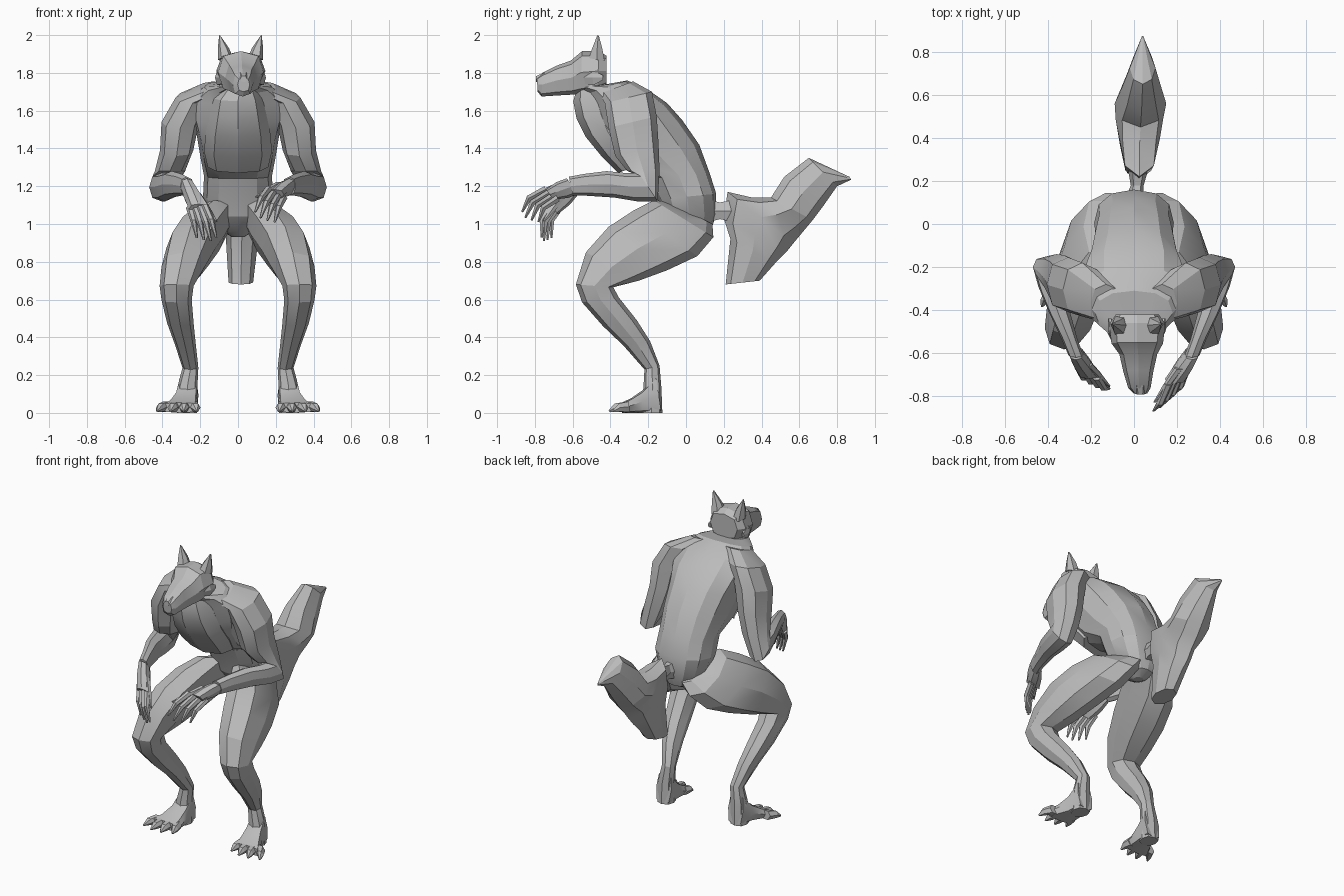
import bpy
import bmesh
from math import cos, sin, tau, radians
from mathutils import Vector

default_cube = bpy.data.objects.get("Cube")
if default_cube:
    bpy.data.objects.remove(default_cube, do_unlink=True)

# One plain fur colour for the whole creature
fur = bpy.data.materials.new("grey fur")
fur.use_nodes = True
fur.diffuse_color = (0.5, 0.5, 0.5, 1)
shader = fur.node_tree.nodes["Principled BSDF"]
shader.inputs["Base Color"].default_value = fur.diffuse_color
shader.inputs["Roughness"].default_value = 0.8


def signed_power(value, power):
    return abs(value) ** power * (1 if value >= 0 else -1)


def loft(name, stations, sides=8, power=0.85, mirrored=False):
    """Skin rings given as (centre x, half width, front y, front z, back y, back z)."""
    bm = bmesh.new()
    rings = []
    for x, width, front_y, front_z, back_y, back_z in stations:
        front, back = Vector((x, front_y, front_z)), Vector((x, back_y, back_z))
        middle, reach = (front + back) / 2, (front - back) / 2
        ring = []
        for step in range(sides):
            angle = tau * step / sides
            across = Vector((width * signed_power(cos(angle), power), 0, 0))
            ring.append(bm.verts.new(middle + across + reach * signed_power(sin(angle), power)))
        rings.append(ring)
    for lower, upper in zip(rings, rings[1:]):
        for step in range(sides):
            following = (step + 1) % sides
            bm.faces.new((lower[step], lower[following], upper[following], upper[step]))
    bm.faces.new(rings[0])
    bm.faces.new(rings[-1])
    bmesh.ops.recalc_face_normals(bm, faces=bm.faces)
    mesh = bpy.data.meshes.new(name)
    bm.to_mesh(mesh)
    bm.free()
    mesh.materials.append(fur)
    part = bpy.data.objects.new(name, mesh)
    bpy.context.collection.objects.link(part)
    if mirrored:
        part.modifiers.new("Mirror", 'MIRROR')
    bpy.ops.object.select_all(action='DESELECT')
    part.select_set(True)
    bpy.context.view_layer.objects.active = part
    bpy.ops.object.shade_smooth_by_angle(angle=radians(22))
    return part


def tapered(name, points, radii, mirrored=False):
    """Thin tapering tube for fingers and toes."""
    stations = []
    for index, (point, radius) in enumerate(zip(points, radii)):
        ahead = points[min(index + 1, len(points) - 1)]
        along = Vector(ahead) - Vector(points[max(index - 1, 0)])
        side = Vector((0, along.z, -along.y)).normalized() * radius
        x, y, z = point
        stations.append((x, radius, y + side.y, z + side.z, y - side.y, z - side.z))
    return loft(name, stations, sides=6, power=1, mirrored=mirrored)


# Torso from the crotch up to the neck
loft("torso", [
    (0, .03, .01, .93, .07, .93),
    (0, .08, -.05, .96, .13, .96),
    (0, .15, -.12, 1.04, .16, 1.05),
    (0, .185, -.15, 1.13, .16, 1.16),
    (0, .18, -.2, 1.24, .125, 1.27),
    (0, .2, -.35, 1.3, .07, 1.42),
    (0, .22, -.44, 1.41, -.02, 1.55),
    (0, .25, -.47, 1.52, -.1, 1.64),
    (0, .25, -.48, 1.63, -.2, 1.71),
    (0, .18, -.52, 1.69, -.31, 1.76),
    (.01, .11, -.57, 1.72, -.42, 1.74),
    (.015, .09, -.56, 1.8, -.44, 1.79),
], sides=12)

# Narrow breast that juts out below the muzzle
loft("breast", [
    (0, .16, -.36, 1.27, -.2, 1.33),
    (0, .18, -.44, 1.35, -.25, 1.42),
    (0, .17, -.53, 1.46, -.3, 1.52),
    (0, .15, -.58, 1.56, -.32, 1.6),
    (0, .13, -.597, 1.65, -.35, 1.68),
    (.01, .09, -.58, 1.71, -.42, 1.72),
], power=1)

# Arms from the shoulder through the elbow to the wrist
loft("arms", [
    (.13, .07, -.46, 1.69, -.28, 1.755),
    (.24, .09, -.43, 1.64, -.18, 1.7),
    (.305, .1, -.41, 1.51, -.155, 1.57),
    (.325, .088, -.375, 1.36, -.145, 1.42),
    (.36, .08, -.31, 1.28, -.14, 1.28),
    (.405, .065, -.25, 1.27, -.15, 1.12),
    (.385, .06, -.32, 1.27, -.26, 1.12),
    (.35, .05, -.42, 1.28, -.38, 1.14),
    (.3, .037, -.54, 1.265, -.53, 1.15),
    (.27, .035, -.62, 1.25, -.6, 1.15),
], mirrored=True)


# Hands, the right one hanging lower than the left
def hand(name, direction, knuckle, tip, spread):
    wrist = Vector((direction * .27, -.6, 1.2))
    knuckle, tip, spread = Vector(knuckle), Vector(tip), Vector(spread)
    palm = []
    for amount, width, depth in ((0, .035, .052), (.5, .045, .052), (1.1, .05, .034)):
        x, y, z = wrist.lerp(knuckle, amount)
        palm.append((x, width, y - depth * .6, z + depth * .8, y + depth * .6, z - depth * .8))
    loft(name + "_palm", palm)
    for finger in range(4):
        offset = spread * (finger - 1.5) / 3
        start = knuckle + offset * .8
        end = tip + offset - (tip - knuckle) * abs(finger - 1.2) * .08
        bend = start.lerp(end, .55) + Vector((0, -.02, .02))
        tapered(f"{name}_finger_{finger + 1}", [start, bend, end], [.021, .018, .006])
    start = wrist.lerp(knuckle, .4) - spread * .3
    end = knuckle.lerp(tip, .45) - spread * .75
    tapered(name + "_thumb", [start, start.lerp(end, .5), end], [.024, .019, .006])


hand("left_hand", 1, (.2, -.71, 1.16), (.135, -.84, 1.02), (.1, .08, -.06))
hand("right_hand", -1, (-.215, -.69, 1.09), (-.16, -.745, .905), (-.1, .05, -.01))

# Legs from the hip through the knee to the heel
loft("legs", [
    (.07, .065, -.1, 1.12, .14, 1),
    (.13, .105, -.17, 1.125, .145, .93),
    (.195, .13, -.28, 1.07, .06, .83),
    (.25, .13, -.41, .985, -.1, .755),
    (.29, .115, -.53, .85, -.25, .7),
    (.325, .09, -.583, .68, -.385, .665),
    (.325, .08, -.55, .585, -.355, .61),
    (.305, .07, -.44, .46, -.26, .49),
    (.28, .056, -.33, .355, -.19, .38),
    (.252, .042, -.22, .23, -.14, .25),
    (.268, .053, -.225, .14, -.13, .13),
    (.27, .053, -.24, 0, -.125, 0),
], mirrored=True)

# Feet with four splayed toes
loft("feet", [
    (.265, .055, -.16, .2, -.13, 0),
    (.275, .064, -.23, .12, -.23, 0),
    (.29, .08, -.29, .078, -.29, 0),
    (.305, .095, -.34, .055, -.34, 0),
], power=.6, mirrored=True)
for toe in range(4):
    start_x = .235 + toe * .048
    reach = -.38 - .03 * sin(toe)
    tapered(f"toes_{toe + 1}", [
        (start_x, -.3, .033),
        (start_x + (toe - .8) * .013, reach + .035, .028),
        (start_x + (toe - .8) * .022, reach, .01),
    ], [.032, .026, .006], mirrored=True)

# Head and muzzle
loft("head", [
    (.015, .1, -.42, 1.89, -.42, 1.73),
    (.015, .13, -.46, 1.915, -.47, 1.705),
    (.015, .12, -.55, 1.915, -.56, 1.69),
    (.02, .088, -.61, 1.865, -.6, 1.685),
    (.02, .07, -.68, 1.84, -.69, 1.68),
    (.025, .052, -.76, 1.8, -.765, 1.675),
    (.03, .032, -.79, 1.775, -.785, 1.7),
], power=.75)
loft("nose", [
    (.028, .028, -.75, 1.805, -.75, 1.76),
    (.03, .018, -.793, 1.785, -.793, 1.75),
], sides=6)

# Ears and cheek tufts on both sides of the head
for label, direction in (("left", 1), ("right", -1)):
    def across(distance):
        return .013 + direction * distance

    loft(label + "_ear", [
        (across(.077), .042, -.52, 1.88, -.425, 1.86),
        (across(.09), .03, -.5, 1.93, -.44, 1.93),
        (across(.11), .003, -.47, 2, -.46, 1.995),
    ], sides=6)
    loft(label + "_cheek_tuft", [
        (across(.08), .03, -.55, 1.81, -.55, 1.74),
        (across(.11), .025, -.5, 1.82, -.49, 1.73),
        (across(.125), .008, -.44, 1.79, -.44, 1.76),
    ], sides=6)

# Bushy tail on a thin stub
loft("tail_stub", [
    (0, .045, .1, 1.14, .11, 1),
    (.015, .03, .18, 1.12, .18, 1.02),
    (.02, .05, .27, 1.14, .26, 1),
], sides=6)
loft("tail", [
    (.015, .065, .21, .68, .39, .7),
    (.02, .08, .235, .92, .47, .79),
    (.02, .085, .2, 1.03, .53, .85),
    (.025, .095, .22, 1.17, .57, .9),
    (.025, .11, .35, 1.14, .62, .96),
    (.03, .12, .45, 1.14, .67, 1.02),
    (.035, .095, .52, 1.25, .73, 1.1),
    (.04, .06, .65, 1.35, .8, 1.2),
    (.04, .004, .865, 1.25, .875, 1.235),
], power=1)
